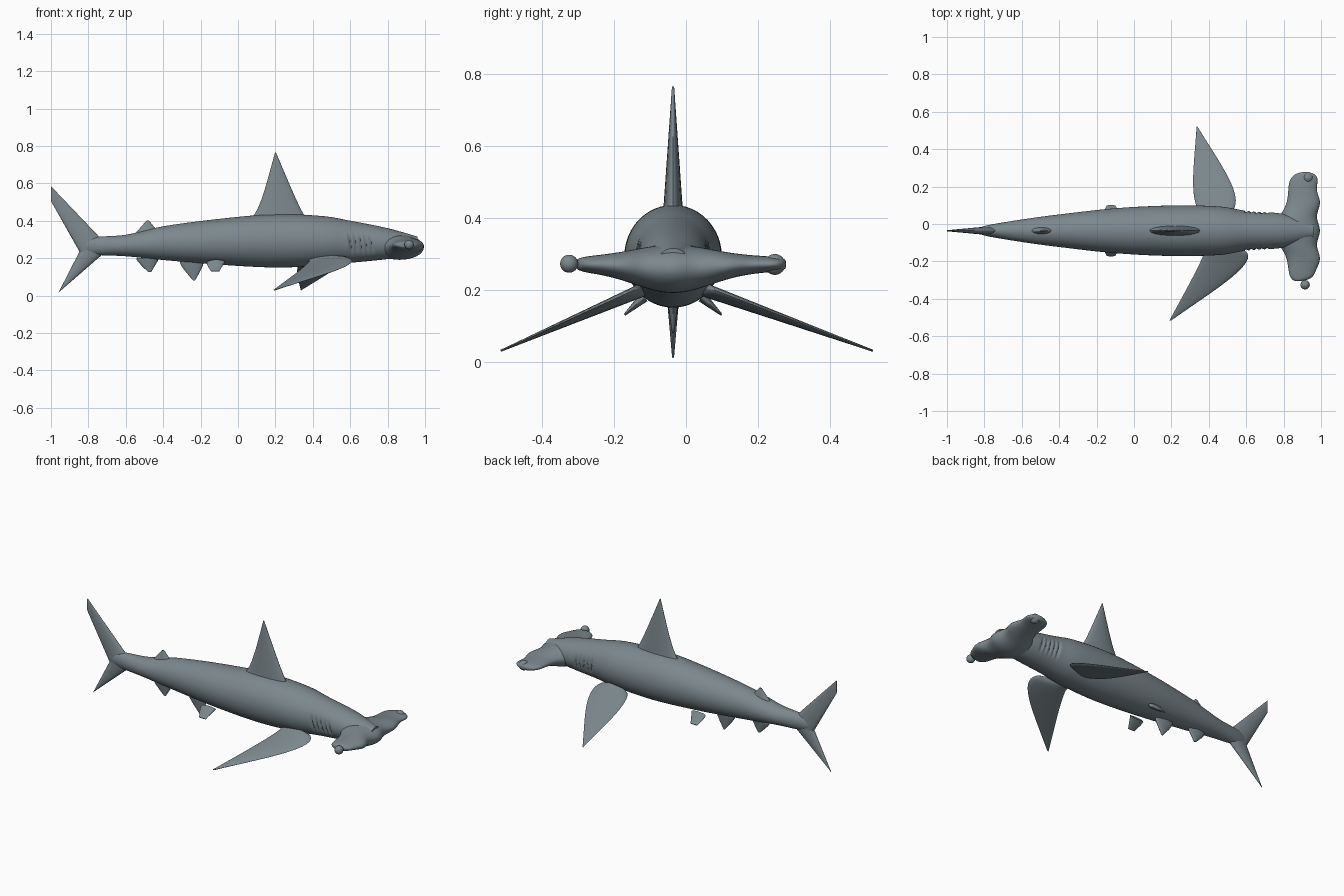
import bpy
import bmesh
from math import sin, cos, pi, exp, sqrt
from mathutils import Vector

default_cube = bpy.data.objects.get("Cube")
if default_cube:
    bpy.data.objects.remove(default_cube)

# Skin colour
skin = bpy.data.materials.new("slate grey skin")
skin.use_nodes = True
skin.diffuse_color = (.2, .245, .268, 1)
skin.node_tree.nodes["Principled BSDF"].inputs["Base Color"].default_value = skin.diffuse_color

# Body centre line in y
MIDLINE = -.036


def bell(distance, width, power=2):
    """Bump of height one, fading with distance."""
    return exp(-abs(distance / width) ** power)


def spline(rows, steps):
    """Smooth curve through rows of numbers."""
    points = [Vector(row) for row in rows]
    last = len(points) - 1
    curve = []
    for i in range(last):
        start, end = points[i], points[i + 1]
        start_slope = (end - points[max(i - 1, 0)]) / 2
        end_slope = (points[min(i + 2, last)] - start) / 2
        for step in range(steps):
            t = step / steps
            ease = t * t * (3 - 2 * t)
            curve.append(start.lerp(end, ease) + start_slope * t * (1 - t) ** 2
                         - end_slope * t * t * (1 - t))
    return curve + [points[last]]


def finish(name, bm):
    """Turn the mesh into a smooth shaded object."""
    bmesh.ops.recalc_face_normals(bm, faces=bm.faces)
    mesh = bpy.data.meshes.new(name)
    bm.to_mesh(mesh)
    bm.free()
    mesh.materials.append(skin)
    obj = bpy.data.objects.new(name, mesh)
    bpy.context.collection.objects.link(obj)
    bpy.ops.object.select_all(action='DESELECT')
    obj.select_set(True)
    bpy.context.view_layer.objects.active = obj
    bpy.ops.object.shade_smooth_by_angle(angle=pi / 3)


def loft(name, rings, sides, pinch=None):
    """Skin elliptical rings given as centre, half axis, half axis."""
    bm = bmesh.new()
    loops = []
    for centre, across, along in rings:
        loop = []
        for k in range(sides):
            angle = 2 * pi * k / sides
            offset = across * cos(angle) + along * sin(angle)
            if pinch:
                offset *= pinch(centre.x, angle)
            loop.append(bm.verts.new(centre + offset))
        loops.append(loop)
    for near, far in zip(loops, loops[1:]):
        for k in range(sides):
            bm.faces.new((near[k - 1], near[k], far[k], far[k - 1]))
    bm.faces.new(loops[0])
    bm.faces.new(loops[-1])
    finish(name, bm)


def fin(name, root, tip, bows, thickness, thick_dir, steps=24):
    """Blade from root to tip, each a trailing and a leading point; bows push the edges forward."""
    rings = []
    for step in range(steps + 1):
        t = step / steps
        trail, lead = [Vector(a).lerp(Vector(b), t) for a, b in zip(root, tip)]
        swell = sin(pi * sqrt(t))
        trail.x += bows[0] * swell
        lead.x += bows[1] * swell
        half = thickness * (1 - t) + .003
        rings.append(((trail + lead) / 2, (lead - trail) / 2, Vector(thick_dir) * half))
    loft(name, rings, sides=20)


def upright_fin(name, root, tip, bows, thickness):
    """Fin on the centre line, from x and z pairs."""
    def place(pairs):
        return [(x, MIDLINE, z) for x, z in pairs]
    fin(name, place(root), place(tip), bows, thickness, (0, 1, 0))


def gill_slits(x, angle):
    """Five shallow slits on each flank."""
    height = sin(angle)
    flank = bell(height + .1, .4, power=4)
    grooves = sum(bell(x + .02 * height - .6 - .028 * i, .007) for i in range(5))
    return 1 - .11 * flank * grooves


# Body stations: x, bottom, top, half width
stations = [(-.84, .25, .27, .01), (-.78, .22, .31, .03), (-.6, .21, .325, .06),
            (-.4, .19, .37, .087), (-.1, .165, .41, .12), (.2, .15, .435, .135),
            (.45, .16, .425, .13), (.6, .175, .4, .107), (.8, .195, .36, .09),
            (.96, .22, .315, .045)]
body_rings = []
for x, bottom, top, half_width in spline(stations, steps=32):
    body_rings.append((Vector((x, MIDLINE, (bottom + top) / 2)),
                       Vector((0, half_width, 0)), Vector((0, 0, (top - bottom) / 2))))
loft("body", body_rings, 48, gill_slits)

# Hammer head: flat wing, thick in the middle, with a wavy front and rounded ends
head_rings = []
head_steps = 64
for step in range(head_steps + 1):
    t = sin(pi * (step / head_steps - .5))
    y = .292 * t - .0135
    reach = y - MIDLINE
    end_x = .92 if y > 0 else .87
    closing = sqrt(max(1 - t ** 10, .002))
    front = end_x + (.986 + .008 * cos(reach * 42) - end_x) * closing
    back = end_x + (.825 - .09 * bell(reach, .1) - end_x) * closing
    half_height = (.021 + .046 * bell(reach, .15)) * sqrt(closing)
    head_rings.append((Vector(((front + back) / 2, y, .271 - .013 * bell(reach, .15))),
                       Vector(((front - back) / 2, 0, 0)), Vector((0, 0, half_height))))
loft("hammer_head", head_rings, sides=32)

# Eye knobs at the ends of the hammer
for name, radius, place in (("right_eye", .025, (.915, -.325, .272)),
                            ("left_eye", .029, (.93, .247, .27))):
    bm = bmesh.new()
    bmesh.ops.create_uvsphere(bm, u_segments=24, v_segments=16, radius=radius)
    bmesh.ops.translate(bm, verts=bm.verts, vec=place)
    finish(name, bm)

# Fins on the centre line
upright_fin("dorsal_fin", root=[(.06, .41), (.37, .41)], tip=[(.198, .765), (.203, .765)],
            bows=(.025, -.01), thickness=.025)
upright_fin("second_dorsal_fin", root=[(-.56, .32), (-.41, .34)], tip=[(-.49, .4), (-.475, .4)],
            bows=(0, -.01), thickness=.02)
upright_fin("anal_fin", root=[(-.54, .2), (-.42, .2)], tip=[(-.48, .125), (-.465, .125)],
            bows=(-.01, 0), thickness=.015)
upright_fin("belly_fin", root=[(-.3, .19), (-.19, .18)], tip=[(-.24, .08), (-.23, .08)],
            bows=(-.02, .01), thickness=.015)
upright_fin("upper_tail_fin", root=[(-.845, .23), (-.7, .27)], tip=[(-1, .505), (-1, .585)],
            bows=(0, 0), thickness=.02)
upright_fin("lower_tail_fin", root=[(-.845, .24), (-.69, .25)], tip=[(-.963, .01), (-.955, .02)],
            bows=(0, 0), thickness=.02)

# Pectoral fins, swept by different amounts
fin("left_pectoral_fin", root=[(.38, .05, .19), (.47, .05, .21)],
    tip=[(.335, .52, .03), (.34, .52, .03)], bows=(-.05, .1), thickness=.015, thick_dir=(0, .3, .9))
fin("right_pectoral_fin", root=[(.38, -.12, .19), (.5, -.12, .21)],
    tip=[(.19, -.515, .03), (.2, -.515, .03)], bows=(.015, .165), thickness=.015,
    thick_dir=(0, -.3, .9))

# Small paired pelvic fins
for name, side in (("left_pelvic_fin", 1), ("right_pelvic_fin", -1)):
    inner, outer = MIDLINE + side * .08, MIDLINE + side * .135
    fin(name, root=[(-.16, inner, .18), (-.07, inner, .18)],
        tip=[(-.145, outer, .13), (-.1, outer, .13)], bows=(-.01, 0), thickness=.012,
        thick_dir=(0, side * .6, .8))
